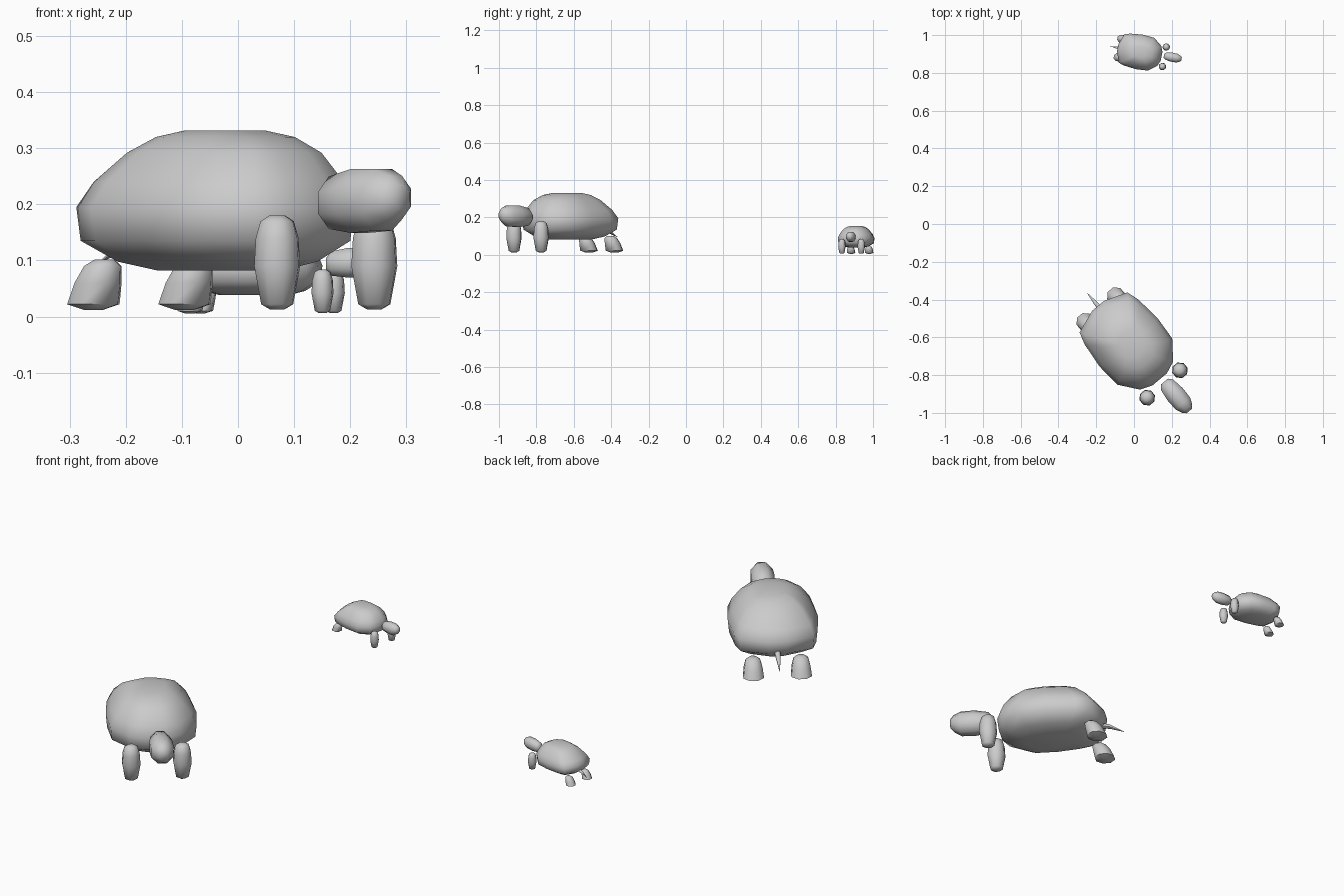
import bpy, bmesh, math
from mathutils import Matrix, Vector

if "Cube" in bpy.data.objects:
    bpy.data.objects.remove(bpy.data.objects["Cube"])


def loft(rings):
    """Skin a list of point rings into a closed, smooth-shaded mesh."""
    bm = bmesh.new()
    vs = [[bm.verts.new(p) for p in r] for r in rings]
    n = len(vs[0])
    for a, b in zip(vs, vs[1:]):
        for i in range(n):
            j = (i + 1) % n
            bm.faces.new((a[i], a[j], b[j], b[i]))
    bm.faces.new(vs[0][::-1])
    bm.faces.new(vs[-1])
    bmesh.ops.recalc_face_normals(bm, faces=bm.faces)
    me = bpy.data.meshes.new("part")
    bm.to_mesh(me)
    bm.free()
    for p in me.polygons:
        p.use_smooth = True
    me.set_sharp_from_angle(angle=math.radians(60))
    return me


def circle(c, r, n=8, axis='Z', squash=1.0):
    pts = []
    for i in range(n):
        a = 2 * math.pi * (i + 0.5) / n
        p, q = r * math.cos(a), r * squash * math.sin(a)
        off = (p, q, 0) if axis == 'Z' else (0, p, q)
        pts.append(Vector(c) + Vector(off))
    return pts


# Shell outline (forward, sideways), mirrored; local +x is forward
half = [(0.258, 0.05), (0.232, 0.115), (0.135, 0.19), (0.0, 0.2), (-0.14, 0.185),
        (-0.205, 0.165), (-0.25, 0.04)]
outline = half + [(x, -y) for x, y in reversed(half)]
# height, length scale, width scale, forward shift
levels = [(0.082, 0.52, 0.35, 0.0), (0.098, 0.75, 0.68, 0.0), (0.135, 0.97, 0.97, 0.0),
          (0.195, 1.0, 1.0, 0.0), (0.24, 0.9, 0.9, 0.008), (0.292, 0.7, 0.7, 0.02),
          (0.32, 0.5, 0.5, 0.02), (0.332, 0.27, 0.3, 0.015)]
shell = loft([[(x * sx + d, y * sy, z) for x, y in outline] for z, sx, sy, d in levels])

# Head: egg-shaped, lying forward
head = loft([circle((x, 0.012, z), r, 8, 'X', 1.1) for x, r, z in
             [(0.283, 0.026, 0.2), (0.305, 0.046, 0.203), (0.37, 0.056, 0.206),
              (0.435, 0.054, 0.208), (0.47, 0.038, 0.212), (0.487, 0.02, 0.213)]])

# Front leg: upright tapered capsule
front = loft([circle((0.29, 0, z), r) for z, r in
              [(0.013, 0.014), (0.022, 0.03), (0.09, 0.043), (0.14, 0.04),
               (0.17, 0.031), (0.18, 0.015)]])

# Back leg: short stump leaning backward
back = loft([circle((x, 0, z), r) for x, z, r in
             [(-0.228, 0.012, 0.018), (-0.228, 0.022, 0.049), (-0.215, 0.06, 0.044),
              (-0.202, 0.09, 0.035), (-0.197, 0.102, 0.018)]])

# Tail: thin spike
tail = loft([circle((x, 0, z), r, 6, 'X') for x, z, r in
             [(-0.2, 0.145, 0.018), (-0.27, 0.13, 0.012), (-0.338, 0.095, 0.001)]])


def place(prefix, name, mesh, base, side=0.0):
    ob = bpy.data.objects.new(prefix + "_" + name, mesh)
    bpy.context.collection.objects.link(ob)
    ob.matrix_world = base @ Matrix.Translation((0, side, 0))


# Two tortoises: adult and young
for prefix, loc, heading, size in [("adult", (-0.03, -0.625, 0), -50, 1.0),
                                   ("young", (0.028, 0.911, 0), -11, 0.466)]:
    base = (Matrix.Translation(loc) @ Matrix.Rotation(math.radians(heading), 4, 'Z')
            @ Matrix.Scale(size, 4))
    place(prefix, "shell", shell, base)
    place(prefix, "head", head, base)
    place(prefix, "tail", tail, base)
    for label, s in (("left", 1), ("right", -1)):
        place(prefix, "front_leg_" + label, front, base, s * 0.113)
        place(prefix, "back_leg_" + label, back, base, s * 0.106)
